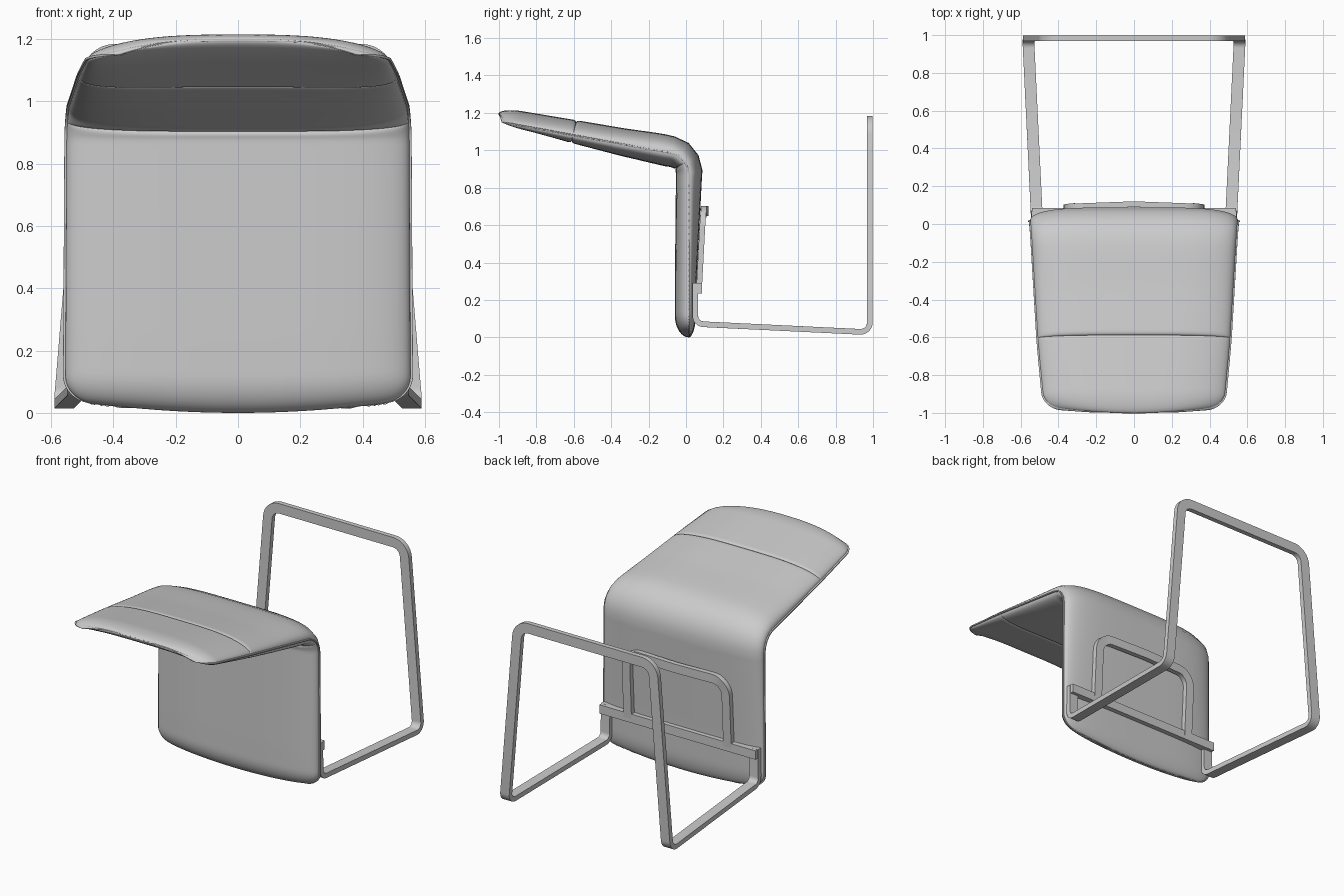
import bpy, bmesh, math
from mathutils import Vector

cube = bpy.data.objects.get("Cube")
if cube:
    bpy.data.objects.remove(cube, do_unlink=True)

grey = bpy.data.materials.new("light grey")
grey.use_nodes = True
colour = (0.6, 0.6, 0.6, 1)
grey.diffuse_color = colour
grey.node_tree.nodes["Principled BSDF"].inputs["Base Color"].default_value = colour

# Seam line in the yz plane: straight seat, rounded bend, straight back
RADIUS, TURN = 0.12, math.radians(77.2)
SEAT, BACK = 0.869, 0.947
ARC = RADIUS * TURN
BEND, SPLIT, END = 0.94, 1.564, SEAT + ARC + BACK


def seam(s):
    """Point on the seam and its outward normal at length s."""
    a = min(max((s - SEAT) / RADIUS, 0), TURN)
    n = Vector((0, math.cos(a), math.sin(a)))
    t = Vector((0, -math.sin(a), math.cos(a)))
    p = Vector((0, 0.015 - RADIUS, SEAT)) + n * RADIUS
    p += t * (min(s - SEAT, 0) + max(s - SEAT - ARC, 0))
    return p, n


def mix(s, table):
    """Linear interpolation in a short table of (s, value)."""
    for (a, va), (b, vb) in zip(table, table[1:]):
        if s <= b:
            return va + (vb - va) * max(s - a, 0) / (b - a)
    return table[-1][1]


def half_width(s):
    """Half width of the panel, with rounded corners at both ends."""
    w = mix(s, [(0, 0.555), (0.9, 0.55), (SPLIT, 0.51), (END, 0.475)])
    d = min(max(min(s, END - s), 0), 0.1)
    return w - 0.1 + math.sqrt(max(0, d * (0.2 - d)))


def surface(s, u, height, grow=0):
    """Point across the panel; u runs from -1 to 1."""
    bow = 0.03 * u * u
    s2 = s + bow * max(0, 1 - s / 0.3) - bow * max(0, 1 - (END - s) / 0.3)
    p, n = seam(s2)
    sag = mix(s, [(1.0, 0), (END, 0.042)]) * abs(u) ** 3
    return p + n * (height - sag) + Vector(((half_width(s) + grow) * u, 0, 0))


def finish(bm, name, angle=40):
    mesh = bpy.data.meshes.new(name)
    bm.to_mesh(mesh)
    bm.free()
    obj = bpy.data.objects.new(name, mesh)
    bpy.context.collection.objects.link(obj)
    mesh.materials.append(grey)
    bpy.ops.object.select_all(action='DESELECT')
    obj.select_set(True)
    bpy.context.view_layer.objects.active = obj
    bpy.ops.object.shade_smooth_by_angle(angle=math.radians(angle))
    return obj


def grid(rows):
    bm = bmesh.new()
    vs = [[bm.verts.new(p) for p in row] for row in rows]
    for r, q in zip(vs, vs[1:]):
        for i in range(len(r) - 1):
            bm.faces.new((r[i], r[i + 1], q[i + 1], q[i]))
    return bm


ACROSS = [math.sin(math.pi / 2 * (i / 20 - 1)) for i in range(41)]


def along(a, b, n=48):
    return [a + (b - a) * (1 - math.cos(math.pi * i / n)) / 2 for i in range(n + 1)]


def pad(name, side, a, b, table, first, last):
    """Pillow on one side of the seam; first/last = (end rounding, end height)."""
    def ease(d, end):
        k = 1 - min(max(d, 0) / end[0], 1)
        return end[1] + (1 - end[1]) * math.sqrt(1 - k * k)
    rows = []
    for s in along(a, b):
        h = side * mix(s, table) * ease(s - a, first) * ease(b - s, last)
        rows.append([surface(s, u, h * max(0, 1 - abs(u) ** 4) ** 0.42) for u in ACROSS])
    finish(grid(rows[::-side]), name)


free, groove, crease = (0.12, 0), (0.02, 0.8), (0.03, 0.8)
outer = [(0, 0.036), (0.3, 0.042), (0.85, 0.07), (1.0, 0.09), (1.1, 0.09),
         (1.3, 0.073), (SPLIT, 0.058), (END, 0.034)]
inner = [(0, 0.075), (0.25, 0.075), (0.94, 0.068), (1.05, 0.077), (1.3, 0.075),
         (SPLIT, 0.065), (END, 0.034)]
pad("outer_cushion", 1, 0, SPLIT, outer, free, groove)
pad("outer_head_cushion", 1, SPLIT, END, outer, groove, free)
pad("seat_cushion", -1, 0, BEND, inner, free, crease)
pad("back_cushion", -1, BEND, SPLIT, inner, crease, groove)
pad("inner_head_cushion", -1, SPLIT, END, inner, groove, free)

# Thin rim that shows around the cushions as a seam
rim = finish(grid([[surface(s, u, 0, 0.007) for u in ACROSS] for s in along(0, END, 80)]),
             "seam_rim")
solid = rim.modifiers.new("thickness", 'SOLIDIFY')
solid.thickness, solid.offset = 0.008, 0


def rounded(points, radii, steps=8):
    """Polyline with filleted inner corners."""
    pts = [Vector(p) for p in points]
    out = [pts[0]]
    for a, p, b, r in zip(pts, pts[1:], pts[2:], radii):
        d, e = (a - p).normalized(), (b - p).normalized()
        half = d.angle(e) / 2
        cut = r / math.tan(half)
        centre = p + (d + e).normalized() * (r / math.sin(half))
        v = (p + d * cut - centre).normalized()
        w = (p + e * cut - centre).normalized()
        out += [centre + v.slerp(w, i / steps) * r for i in range(steps + 1)]
    return out + [pts[-1]]


def flat_bar(name, path, width, thick):
    """Sweep a flat bar along half a path and mirror it across x."""
    bm, rings, n = bmesh.new(), [], len(path)
    for i, p in enumerate(path):
        t0 = (path[i] - path[i - 1]).normalized() if i else Vector()
        t1 = (path[i + 1] - path[i]).normalized() if i < n - 1 else Vector()
        t = (t0 + t1).normalized()
        b = Vector((0, -t.z, t.y)) if abs(t.x) < 0.9 else Vector((0, -1, 0))
        b.normalize()
        w = t.cross(b).normalized()
        rings.append([bm.verts.new(p + w * width * j / 2 + b * thick * k / 2)
                      for j, k in ((-1, -1), (1, -1), (1, 1), (-1, 1))])
    for r, q in zip(rings, rings[1:]):
        for j in range(4):
            bm.faces.new((r[j], r[j - 1], q[j - 1], q[j]))
    bm.faces.new(rings[0])
    for v in rings[-1]:
        v.co.x = 0
    bmesh.ops.recalc_face_normals(bm, faces=bm.faces)
    mirror = finish(bm, name, 30).modifiers.new("mirror", 'MIRROR')
    mirror.use_clip = True


# Sled leg frame: short tab, runner, leaning upright, floor bar
flat_bar("leg_frame", rounded([(0.512, 0.05, 0.29), (0.515, 0.05, 0.072), (0.56, 0.983, 0.027),
                               (0.467, 0.983, 1.153), (0, 0.983, 1.153)],
                              [0.045, 0.05, 0.08]), 0.062, 0.03)

# Bracket under the seat: cross bar and arch
flat_bar("seat_cross_bar", [Vector((0.54, 0.065, 0.262)), Vector((0, 0.065, 0.262))], 0.055, 0.04)
flat_bar("seat_arch", rounded([(0.345, 0.07, 0.26), (0.345, 0.092, 0.675), (0, 0.105, 0.675)],
                              [0.09]), 0.055, 0.03)
